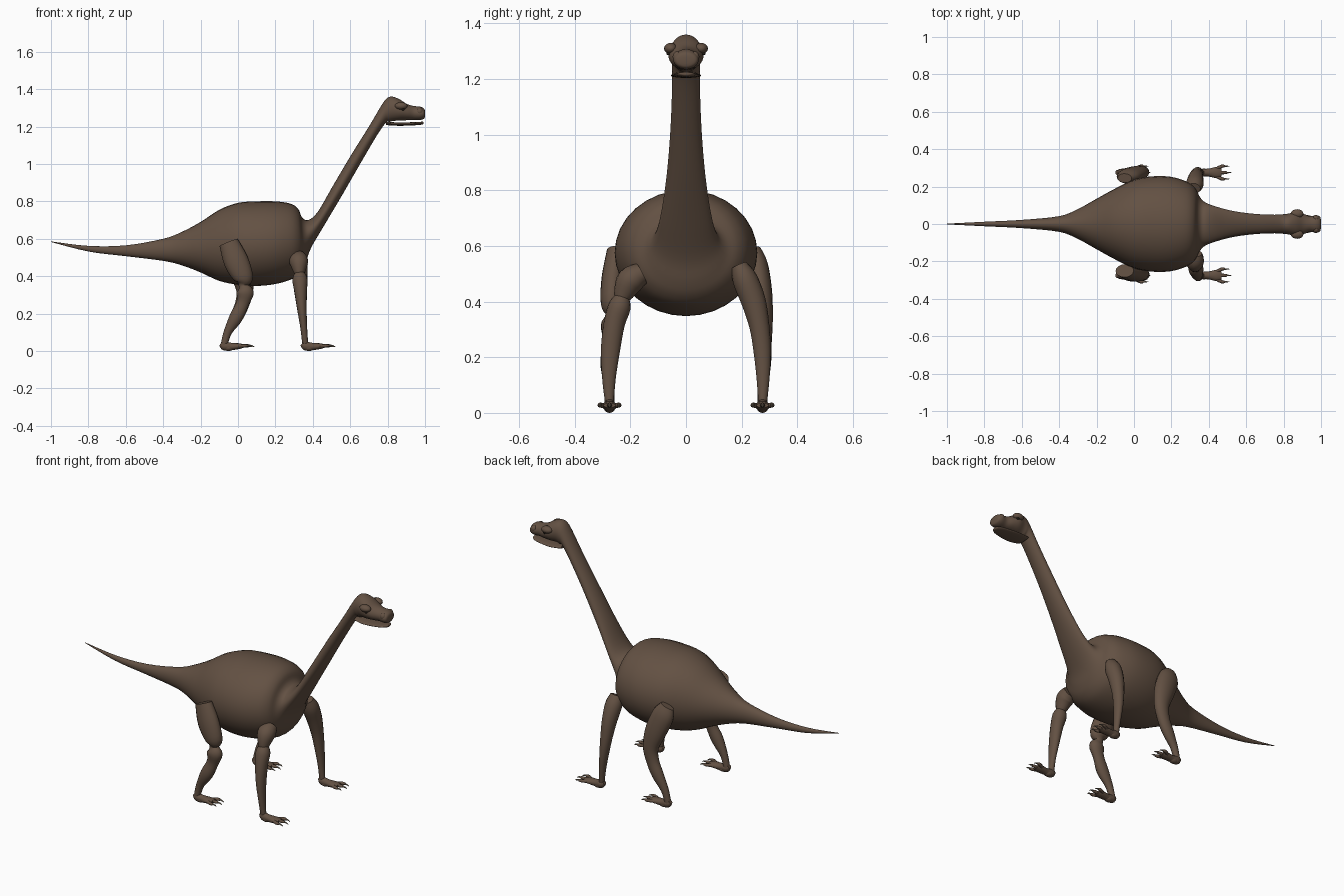
import bpy
import bmesh
from math import sin, cos, pi, radians
from mathutils import Vector

default = bpy.data.objects.get("Cube")
if default:
    bpy.data.objects.remove(default, do_unlink=True)


def make_material(name, colour):
    mat = bpy.data.materials.new(name)
    mat.use_nodes = True
    mat.diffuse_color = (*colour, 1)
    shader = mat.node_tree.nodes["Principled BSDF"]
    shader.inputs["Base Color"].default_value = (*colour, 1)
    shader.inputs["Roughness"].default_value = 0.8
    return mat


HIDE = make_material("brown hide", (0.125, 0.082, 0.056))
CLAW = make_material("pale claw", (0.22, 0.18, 0.13))
EYE = make_material("dark eye", (0.02, 0.015, 0.01))


def finish(obj, material):
    obj.data.materials.append(material)
    bpy.ops.object.select_all(action="DESELECT")
    obj.select_set(True)
    bpy.context.view_layer.objects.active = obj
    bpy.ops.object.shade_smooth_by_angle(angle=radians(50))
    return obj


def smooth_rows(rows, steps):
    """Interpolate rows of numbers with a Catmull-Rom spline."""
    result = []
    last = len(rows) - 1
    for i in range(last):
        before, start = rows[max(i - 1, 0)], rows[i]
        end, after = rows[i + 1], rows[min(i + 2, last)]
        for s in range(steps):
            t = s / steps
            result.append([
                b + t * (c - a) / 2
                + t * t * (a - 2.5 * b + 2 * c - d / 2)
                + t ** 3 * (3 * (b - c) + d - a) / 2
                for a, b, c, d in zip(before, start, end, after)])
    result.append(list(rows[-1]))
    return result


def loft(name, rings, material, sides):
    """Skin a list of (centre, half height vector, half width vector)."""
    bm = bmesh.new()
    loops = []
    for centre, up, side in rings:
        loops.append([
            bm.verts.new(centre + up * cos(2 * pi * k / sides)
                         + side * sin(2 * pi * k / sides))
            for k in range(sides)])
    for low, high in zip(loops, loops[1:]):
        for k in range(sides):
            n = (k + 1) % sides
            bm.faces.new((low[k], low[n], high[n], high[k]))
    bm.faces.new(loops[0])
    bm.faces.new(loops[-1])
    bmesh.ops.recalc_face_normals(bm, faces=bm.faces)
    mesh = bpy.data.meshes.new(name)
    bm.to_mesh(mesh)
    bm.free()
    obj = bpy.data.objects.new(name, mesh)
    bpy.context.collection.objects.link(obj)
    return finish(obj, material)


def outline_loft(name, rows, material=HIDE, steps=4, sides=32):
    """Rows hold top x, top z, bottom x, bottom z, half width."""
    rings = []
    for xt, zt, xb, zb, width in smooth_rows(rows, steps):
        top, bottom = Vector((xt, 0, zt)), Vector((xb, 0, zb))
        rings.append(((top + bottom) / 2, (top - bottom) / 2,
                      Vector((0, max(width, 0.001), 0))))
    return loft(name, rings, material, sides)


def limb(name, rows, material=HIDE, steps=4, sides=16):
    """Rows hold x, y, z, radius in the side plane, radius across."""
    path = smooth_rows(rows, steps)
    points = [Vector(row[:3]) for row in path]
    rings = []
    for i, row in enumerate(path):
        along = points[min(i + 1, len(path) - 1)] - points[max(i - 1, 0)]
        up = Vector((along.z, 0, -along.x)).normalized()
        side = up.cross(along).normalized()
        rings.append((points[i], up * row[3], side * row[4]))
    return loft(name, rings, material, sides)


def ball(name, centre, scale, material):
    bpy.ops.mesh.primitive_uv_sphere_add(segments=16, ring_count=10,
                                         location=centre)
    obj = bpy.context.object
    obj.name = name
    obj.scale = scale
    return finish(obj, material)


# Tail, trunk, neck and skull as one continuous skin
outline_loft("body", [
    (-1, .586, -1, .583, .002),
    (-.8, .562, -.8, .532, .012),
    (-.6, .565, -.6, .507, .022),
    (-.4, .6, -.4, .482, .042),
    (-.3, .637, -.3, .458, .08),
    (-.2, .69, -.2, .42, .135),
    (-.1, .755, -.1, .375, .19),
    (0, .792, 0, .354, .237),
    (.1, .8, .1, .348, .255),
    (.2, .8, .2, .358, .252),
    (.28, .788, .29, .385, .225),
    (.322, .76, .335, .42, .19),
    (.342, .715, .362, .47, .145),
    (.375, .7, .39, .55, .115),
    (.425, .742, .46, .67, .092),
    (.5, .87, .555, .83, .07),
    (.6, 1.04, .65, .995, .056),
    (.7, 1.2, .74, 1.148, .05),
    (.765, 1.31, .79, 1.22, .05),
    (.795, 1.35, .81, 1.225, .053),
    (.825, 1.36, .83, 1.23, .056),
    (.865, 1.345, .865, 1.232, .064),
    (.905, 1.32, .905, 1.234, .055),
    (.94, 1.31, .94, 1.235, .042),
    (.975, 1.306, .975, 1.235, .046),
    (.995, 1.295, .995, 1.242, .038),
    (1, 1.28, 1, 1.255, .015)])

# Thin lower jaw hanging just open
outline_loft("lower_jaw", [
    (.79, 1.226, .79, 1.208, .045),
    (.86, 1.222, .86, 1.204, .055),
    (.95, 1.224, .95, 1.207, .043),
    (.985, 1.226, .985, 1.211, .025),
    (.992, 1.224, .992, 1.215, .005)], sides=20)

# Brows, eyes and nostril bumps on both sides
for sign, label in ((-1, "a"), (1, "b")):
    ball("brow_" + label, (.872, sign * .055, 1.31), (.034, .024, .02), HIDE)
    ball("eye_" + label, (.882, sign * .063, 1.292), (.009, .008, .006), EYE)
    ball("nostril_bump_" + label, (.972, sign * .03, 1.28),
         (.018, .018, .02), HIDE)

# Jointed legs on one side, pinched at the knee and elbow
limb("jointed_hind_leg", [
    (-.05, -.25, .58, .052, .035),
    (-.01, -.262, .48, .066, .042),
    (.03, -.268, .39, .052, .038),
    (.03, -.266, .35, .026, .022),
    (.038, -.272, .315, .046, .034),
    (.025, -.272, .255, .034, .026),
    (-.01, -.278, .18, .036, .03),
    (-.055, -.276, .1, .022, .02),
    (-.075, -.275, .03, .018, .018)])
limb("jointed_fore_shoulder", [
    (.32, -.16, .5, .045, .04),
    (.325, -.2, .475, .05, .05),
    (.328, -.225, .425, .032, .035),
    (.33, -.23, .4, .022, .022)])
limb("jointed_fore_leg", [
    (.33, -.228, .425, .022, .022),
    (.331, -.238, .385, .04, .04),
    (.335, -.258, .32, .034, .038),
    (.342, -.272, .22, .025, .034),
    (.352, -.277, .12, .018, .024),
    (.36, -.275, .03, .016, .015)])

# Smooth legs on the other side
limb("smooth_hind_leg", [
    (-.05, .245, .585, .04, .025),
    (-.03, .255, .53, .064, .04),
    (.01, .268, .43, .062, .042),
    (.036, .278, .33, .046, .034),
    (.022, .278, .25, .038, .03),
    (-.01, .278, .18, .035, .028),
    (-.055, .276, .1, .022, .02),
    (-.075, .275, .03, .018, .018)])
limb("smooth_fore_leg", [
    (.32, .19, .53, .035, .03),
    (.325, .212, .48, .047, .045),
    (.33, .243, .4, .041, .044),
    (.335, .264, .31, .033, .036),
    (.342, .274, .22, .025, .031),
    (.352, .277, .12, .018, .023),
    (.36, .275, .03, .016, .015)])


# Feet with three spread toes, each ending in a claw
def foot(name, x, y):
    limb(name, [
        (x - .02, y, .04, .012, .012),
        (x, y, .027, .024, .02),
        (x + .035, y, .024, .02, .021),
        (x + .08, y, .026, .015, .03),
        (x + .105, y, .027, .008, .022)], sides=12)
    for spread in (-1, 0, 1):
        reach = .135 - .012 * abs(spread)
        out = y + spread * .034
        limb(name + "_toe", [
            (x + .075, y + spread * .018, .026, .009, .009),
            (x + reach - .015, out, .028, .009, .009),
            (x + reach, out, .028, .006, .006)], steps=3, sides=8)
        limb(name + "_claw", [
            (x + reach - .006, out, .029, .006, .005),
            (x + reach + .012, out, .027, .004, .004),
            (x + reach + .025, out, .021, .001, .001)],
             material=CLAW, steps=2, sides=6)


for sign, label in ((-1, "jointed"), (1, "smooth")):
    foot(label + "_hind_foot", -.072, sign * .275)
    foot(label + "_fore_foot", .362, sign * .275)
    # Rounded heel pads touching the ground
    for part, x in (("hind", -.05), ("fore", .38)):
        ball(label + "_" + part + "_heel", (x, sign * .275, .017),
             (.03, .02, .017), HIDE)
